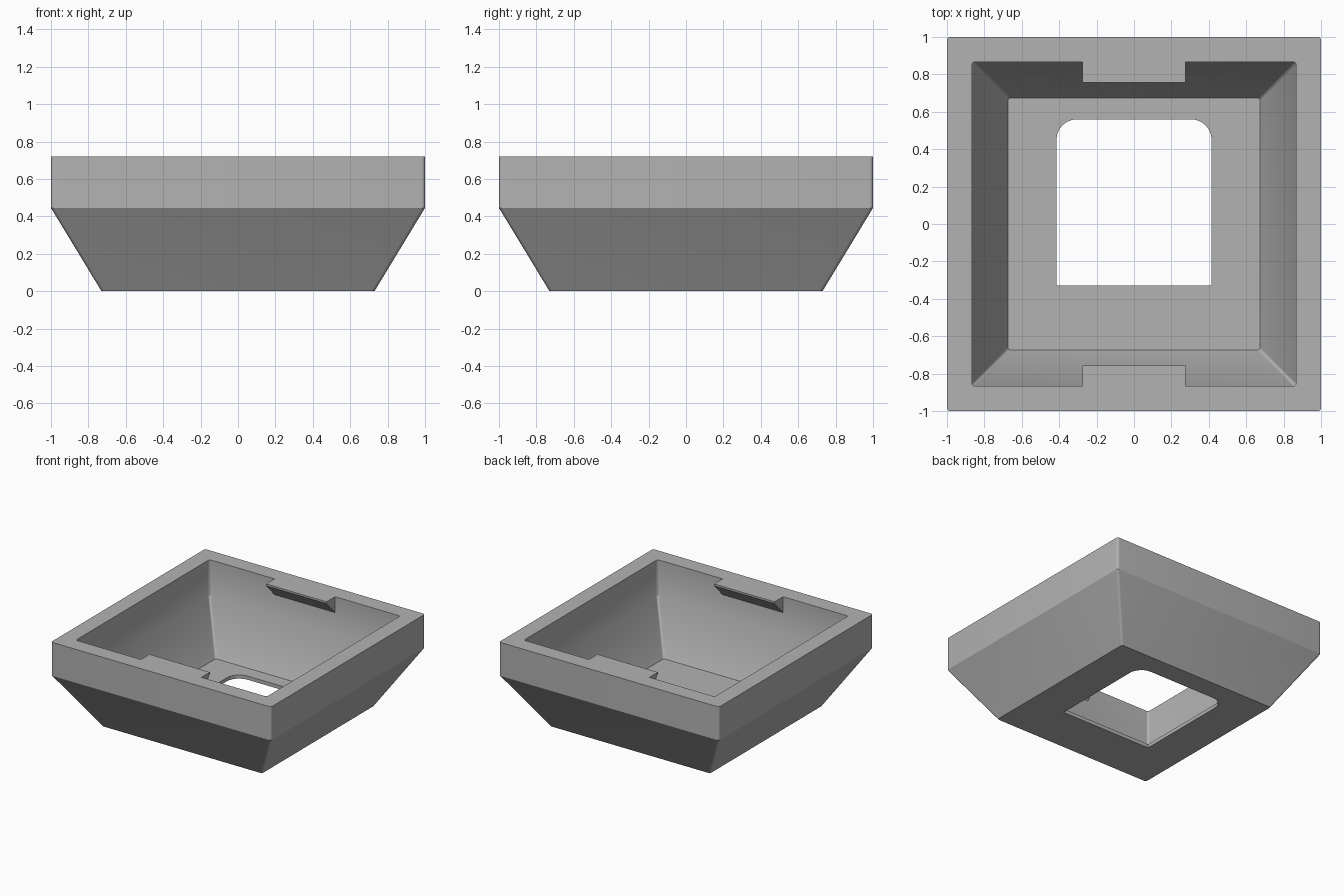
import bpy, bmesh, math

if "Cube" in bpy.data.objects:
    bpy.data.objects.remove(bpy.data.objects["Cube"])

grey = bpy.data.materials.new("plain grey")
grey.diffuse_color = (0.45, 0.45, 0.45, 1)
grey.use_nodes = True
grey.node_tree.nodes["Principled BSDF"].inputs["Base Color"].default_value = grey.diffuse_color
SEG = 6  # segments per rounded corner


def finish(bm, name):
    bmesh.ops.remove_doubles(bm, verts=bm.verts, dist=1e-5)
    bmesh.ops.recalc_face_normals(bm, faces=bm.faces)
    mesh = bpy.data.meshes.new(name)
    bm.to_mesh(mesh)
    bm.free()
    mesh.materials.append(grey)
    ob = bpy.data.objects.new(name, mesh)
    bpy.context.collection.objects.link(ob)
    bpy.ops.object.select_all(action='DESELECT')
    ob.select_set(True)
    bpy.context.view_layer.objects.active = ob
    bpy.ops.object.shade_smooth_by_angle(angle=math.radians(29))


def ring(bm, z, half_x, y0, y1, r_back, r_front):
    """Rounded rectangle, counter-clockwise from the back right corner."""
    verts = []
    for i, (sx, y, sy, r) in enumerate([(1, y1, 1, r_back), (-1, y1, 1, r_back),
                                        (-1, y0, -1, r_front), (1, y0, -1, r_front)]):
        for k in range(SEG + 1):
            a = math.radians(90) * (i + k / SEG)
            verts.append(bm.verts.new((sx * (half_x - r) + r * math.cos(a),
                                       y - sy * r + r * math.sin(a), z)))
    return verts


def square(bm, z, half, r=0.018):
    return ring(bm, z, half, -half, half, r, r)


# Hollow tray: outer skin, rim, inner skin and floor opening as one loop of rings
TOP, FLOOR = 0.72, 0.03
bm = bmesh.new()
rings = [
    ring(bm, 0, 0.415, -0.33, 0.56, 0.11, 0),
    square(bm, 0, 0.73),
    square(bm, 0.445, 1.0),
    square(bm, TOP, 1.0),
    square(bm, TOP, 0.867),
    square(bm, 0.43, 0.867),
    square(bm, FLOOR, 0.675),
    ring(bm, FLOOR, 0.415, -0.33, 0.56, 0.11, 0),
]
n = len(rings[0])
for a, b in zip(rings, rings[1:] + rings[:1]):
    for i in range(n):
        j = (i + 1) % n
        bm.faces.new((a[i], a[j], b[j], b[i]))
bmesh.ops.dissolve_degenerate(bm, edges=bm.edges, dist=1e-5)
finish(bm, "tray")

# Wedge-shaped catches under the rim, front and back
for name, s in (("front_catch", -1), ("back_catch", 1)):
    bm = bmesh.new()
    profile = [(0.867, TOP), (0.757, TOP), (0.757, TOP - 0.015), (0.867, TOP - 0.13)]
    left, right = [[bm.verts.new((x, s * y, z)) for y, z in profile] for x in (-0.275, 0.275)]
    bm.faces.new(left)
    bm.faces.new(right)
    for i in range(4):
        j = (i + 1) % 4
        bm.faces.new((left[i], left[j], right[j], right[i]))
    finish(bm, name)
